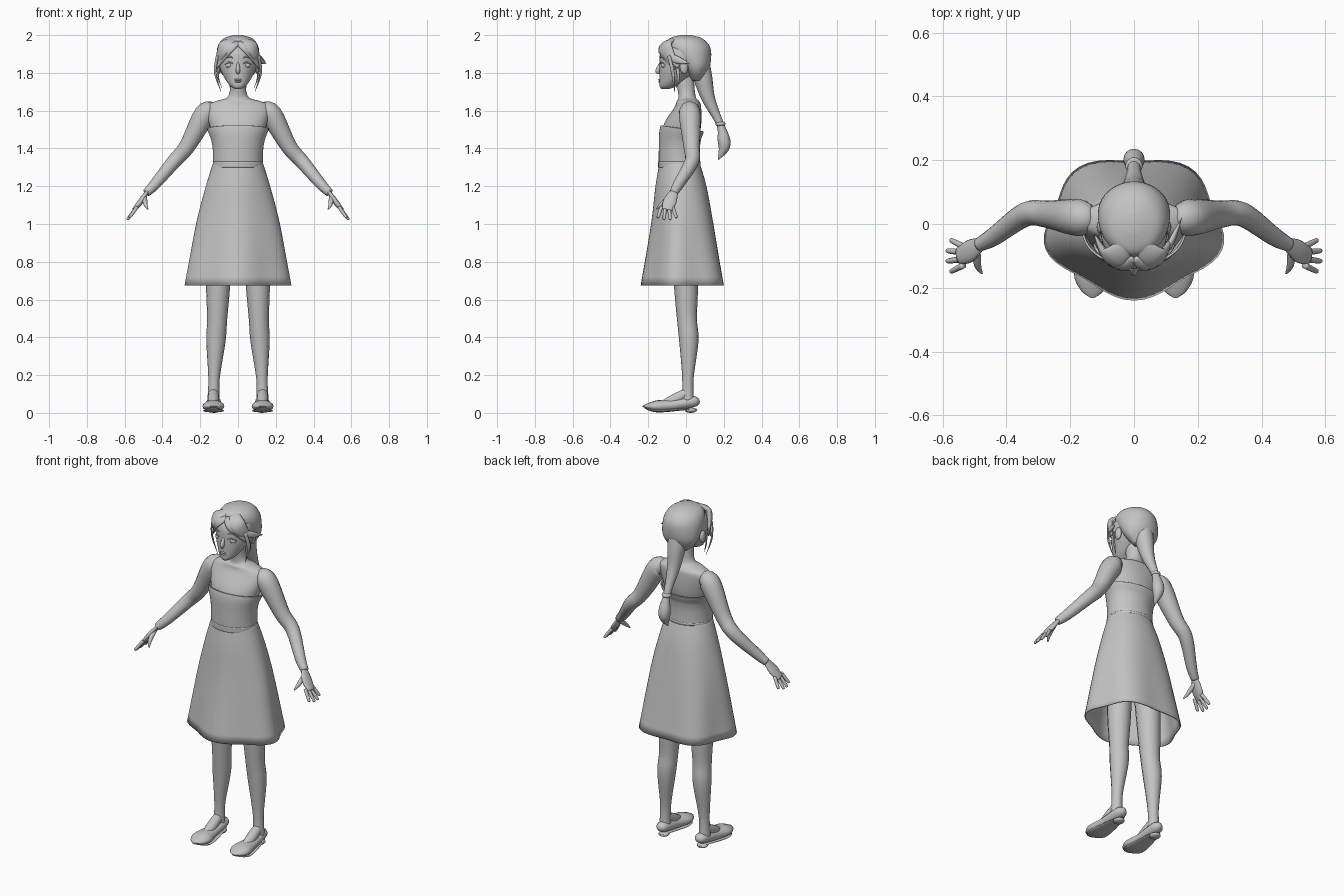
import bpy, bmesh, math
from mathutils import Vector

cube = bpy.data.objects.get("Cube")
if cube:
    bpy.data.objects.remove(cube)

clay = bpy.data.materials.new("clay_grey")
clay.use_nodes = True
clay.diffuse_color = (.55, .55, .55, 1)
clay.node_tree.nodes["Principled BSDF"].inputs["Base Color"].default_value = clay.diffuse_color

SIDES = (("left", 1), ("right", -1))
SIDEWAYS, DEPTH, UP = Vector((1, 0, 0)), Vector((0, 1, 0)), Vector((0, 0, 1))
SKULL = Vector((0, 0, 1.86))


def resample(rows, steps):
    """Pass a smooth curve through rows of numbers."""
    out = []
    last = len(rows) - 1
    for i in range(last):
        before, start, end, after = (rows[min(max(k, 0), last)] for k in range(i - 1, i + 3))
        for k in range(steps):
            t = k / steps
            out.append([q + t / 2 * (r - p + t * (2*p - 5*q + 4*r - s + t * (3*(q - r) + s - p)))
                        for p, q, r, s in zip(before, start, end, after)])
    return out + [list(rows[last])]


def finish(name, bm, thickness=0):
    """Turn a bmesh into a smooth object, thickened if it is cloth."""
    mesh = bpy.data.meshes.new(name)
    bm.to_mesh(mesh)
    bm.free()
    mesh.materials.append(clay)
    mesh.shade_smooth()
    part = bpy.data.objects.new(name, mesh)
    bpy.context.collection.objects.link(part)
    if thickness:
        cloth = part.modifiers.new("cloth", "SOLIDIFY")
        cloth.thickness = thickness
        cloth.offset = -1
    return part


def skin(name, rings, thickness=0):
    """Join rings of points; closed at both ends unless it is cloth."""
    bm = bmesh.new()
    loops = [[bm.verts.new(point) for point in ring] for ring in rings]
    count = len(loops[0])
    for low, high in zip(loops, loops[1:]):
        for i in range(count):
            j = (i + 1) % count
            bm.faces.new((low[i], low[j], high[j], high[i]))
    if not thickness:
        bm.faces.new(loops[0])
        bm.faces.new(loops[-1])
    bmesh.ops.recalc_face_normals(bm, faces=bm.faces)
    return finish(name, bm, thickness)


def stack(name, rows, thickness=0, fold=0, sides=60):
    """Level oval rings; each row is height, front, back, half width."""
    rings = []
    for z, front, back, width in resample(rows, 5):
        middle, depth = (front + back) / 2, (back - front) / 2
        drop = (rows[0][0] - z) / (rows[0][0] - rows[-1][0])
        ring = []
        for i in range(sides):
            angle = math.tau * i / sides
            swell = 1 + fold * drop * math.cos(5 * (angle + math.pi / 2))
            ring.append((width * swell * math.cos(angle),
                         middle + depth * swell * math.sin(angle), z))
        rings.append(ring)
    return skin(name, rings, thickness)


def tube(name, rows, axis=DEPTH, flat=1, flat_end=None, around=None, side=1, sides=16):
    """Oval rings along a path of x, y, z, radius; flat scales the radius along axis."""
    path = resample(rows, 5)
    points = [Vector((x * side, y, z)) for x, y, z, radius in path]
    last = len(points) - 1
    rings = []
    for i, point in enumerate(points):
        along = (points[min(i + 1, last)] - points[max(i - 1, 0)]).normalized()
        facing = point - around if around else axis
        u = (facing - along * facing.dot(along)).normalized()
        v = along.cross(u)
        radius = max(path[i][3], .001)
        squash = flat if flat_end is None else flat + (flat_end - flat) * i / last
        ring = []
        for k in range(sides):
            angle = math.tau * k / sides
            ring.append(point + radius * (u * squash * math.cos(angle) + v * math.sin(angle)))
        rings.append(ring)
    return skin(name, rings)


def ball(name, place, size):
    bm = bmesh.new()
    bmesh.ops.create_uvsphere(bm, u_segments=20, v_segments=12, radius=1)
    bmesh.ops.scale(bm, vec=size, verts=bm.verts)
    bmesh.ops.translate(bm, vec=place, verts=bm.verts)
    return finish(name, bm)


# Torso and neck
torso = [(1.2, -.13, .07, .12), (1.4, -.13, .06, .12), (1.52, -.12, .08, .15),
         (1.62, -.06, .08, .17), (1.65, -.05, .07, .12), (1.68, -.04, .05, .05),
         (1.8, -.06, .04, .04)]
stack("torso", torso)

# Strapless dress: bodice grown from the torso, lower at the back; waistband; folded skirt
ease = .007
bodice = stack("bodice", [(z, front - ease, back + ease, width + ease)
                          for z, front, back, width in resample(torso, 5)
                          if 1.28 < z < 1.53], ease)
for vert in bodice.data.vertices:
    vert.co.z -= max(vert.co.z - 1.45, 0) * (vert.co.y + .12) * 2
stack("waistband", [(z, -.147, .076, .133) for z in (1.3, 1.33)], ease)
stack("skirt", [(1.33, -.14, .07, .13), (1.2, -.16, .11, .17), (1, -.18, .15, .22),
                (.675, -.227, .211, .275)], ease, fold=.06)

# Head and face
stack("head", [(1.715, -.13, -.09, .015), (1.73, -.14, -.05, .04), (1.77, -.14, .01, .07),
               (1.84, -.14, .09, .1), (1.92, -.13, .1, .1), (1.98, -.05, .05, .05)])
tube("nose", [(0, -.13, 1.86, .005), (0, -.15, 1.812, .012), (0, -.14, 1.797, .005)], SIDEWAYS)
for name, z in (("upper_lip", 1.764), ("lower_lip", 1.754)):
    ball(name, (0, -.14, z), (.02, .007, .005))
for name, side in SIDES:
    ball(name + "_eye", (side * .046, -.113, 1.84), (.021, .019, .015))
    ball(name + "_ear", (side * .103, -.01, 1.83), (.014, .022, .036))
    for feature, lift in (("_upper_lid", 0), ("_eyebrow", .03)):
        tube(name + feature, [(.02, -.133, 1.845 + lift, .002), (.046, -.132, 1.856 + lift, .004),
                              (.07, -.112, 1.845 + lift, .002)], UP, side=side, sides=8)

# Hair: cap, parted fringe, loose strands
stack("hair_cap", [(1.76, .03, .09, .05), (1.8, 0, .11, .09), (1.85, -.04, .13, .11),
                   (1.93, -.1, .13, .11), (1.98, -.09, .09, .08), (2, -.03, .03, .02)])
for name, side in SIDES:
    tube(name + "_fringe", [(0, -.03, 1.99, .01), (.07, -.11, 1.94, .045), (.12, -.04, 1.83, .01)],
         flat=.4, around=SKULL, side=side)
    tube(name + "_fringe_edge", [(0, -.11, 1.96, .015), (.05, -.13, 1.92, .023),
                                 (.12, -.06, 1.82, .006)], flat=.5, around=SKULL, side=side)
    tube(name + "_loose_strand", [(.11, -.09, 1.89, .01), (.12, -.07, 1.8, .01),
                                  (.09, -.06, 1.7, .001)], flat=.5, around=SKULL, side=side)
    tube(name + "_short_strand", [(.1, -.05, 1.85, .01), (.105, -.04, 1.78, .008),
                                  (.085, -.05, 1.72, .001)], flat=.5, around=SKULL, side=side)
tube("swept_lock", [(.09, -.11, 1.9, .01), (.12, -.05, 1.87, .02), (.15, .02, 1.85, .001)],
     flat=.5, around=SKULL)

# Ponytail gathered by a tie
tube("ponytail", [(0, .06, 1.88, .06), (0, .09, 1.77, .05), (0, .12, 1.66, .035),
                  (0, .18, 1.53, .02), (0, .2, 1.45, .033), (0, .2, 1.4, .028),
                  (0, .17, 1.34, .002)])
ball("hair_tie", (0, .182, 1.53), (.027, .027, .015))

for name, side in SIDES:
    # Arm and hand
    tube(name + "_arm", [(.13, .02, 1.6, .04), (.175, .02, 1.58, .058), (.27, .03, 1.41, .043),
                         (.34, .03, 1.33, .038), (.44, -.04, 1.21, .029),
                         (.485, -.065, 1.165, .022)], side=side)
    tube(name + "_palm", [(.475, -.06, 1.18, .008), (.515, -.085, 1.12, .015),
                          (.55, -.1, 1.075, .011)], flat=2.4, side=side)
    for i, finger in enumerate(("little", "ring", "middle", "index")):
        spread = i - 1.5
        base = Vector((.535, -.1 - .02 * spread, 1.09))
        tip = Vector((.588 - .006 * spread ** 2, -.1 - .033 * spread, 1.022 + .005 * spread ** 2))
        tube(f"{name}_{finger}_finger", [(*base, .01), (*base.lerp(tip, .9), .008), (*tip, .002)],
             side=side, sides=10)
    tube(name + "_thumb", [(.495, -.08, 1.145, .014), (.49, -.13, 1.105, .011),
                           (.477, -.155, 1.078, .003)], SIDEWAYS, side=side)
    # Leg and instep
    tube(name + "_leg", [(.09, -.01, 1.1, .08), (.105, 0, .68, .064), (.11, .005, .5, .053),
                         (.117, .015, .38, .051), (.127, .01, .18, .03), (.13, .01, .06, .033)],
         side=side)
    tube(name + "_instep", [(.13, .01, .11, .025), (.13, -.06, .07, .03), (.13, -.13, .04, .02)],
         UP, side=side)
    # Flat shoe with sole and low heel
    tube(name + "_shoe", [(.127, .07, .07, .01), (.127, .04, .06, .035), (.13, -.08, .04, .045),
                          (.13, -.16, .035, .058), (.13, -.21, .035, .035),
                          (.13, -.232, .035, .005)], UP, flat=1, flat_end=.2, side=side)
    tube(name + "_sole", [(.127, .06, .02, .01), (.127, 0, .02, .034), (.13, -.15, .011, .057),
                          (.13, -.22, .025, .015)], UP, flat=.15, side=side)
    ball(name + "_heel", (side * .127, .025, .014), (.03, .032, .014))
